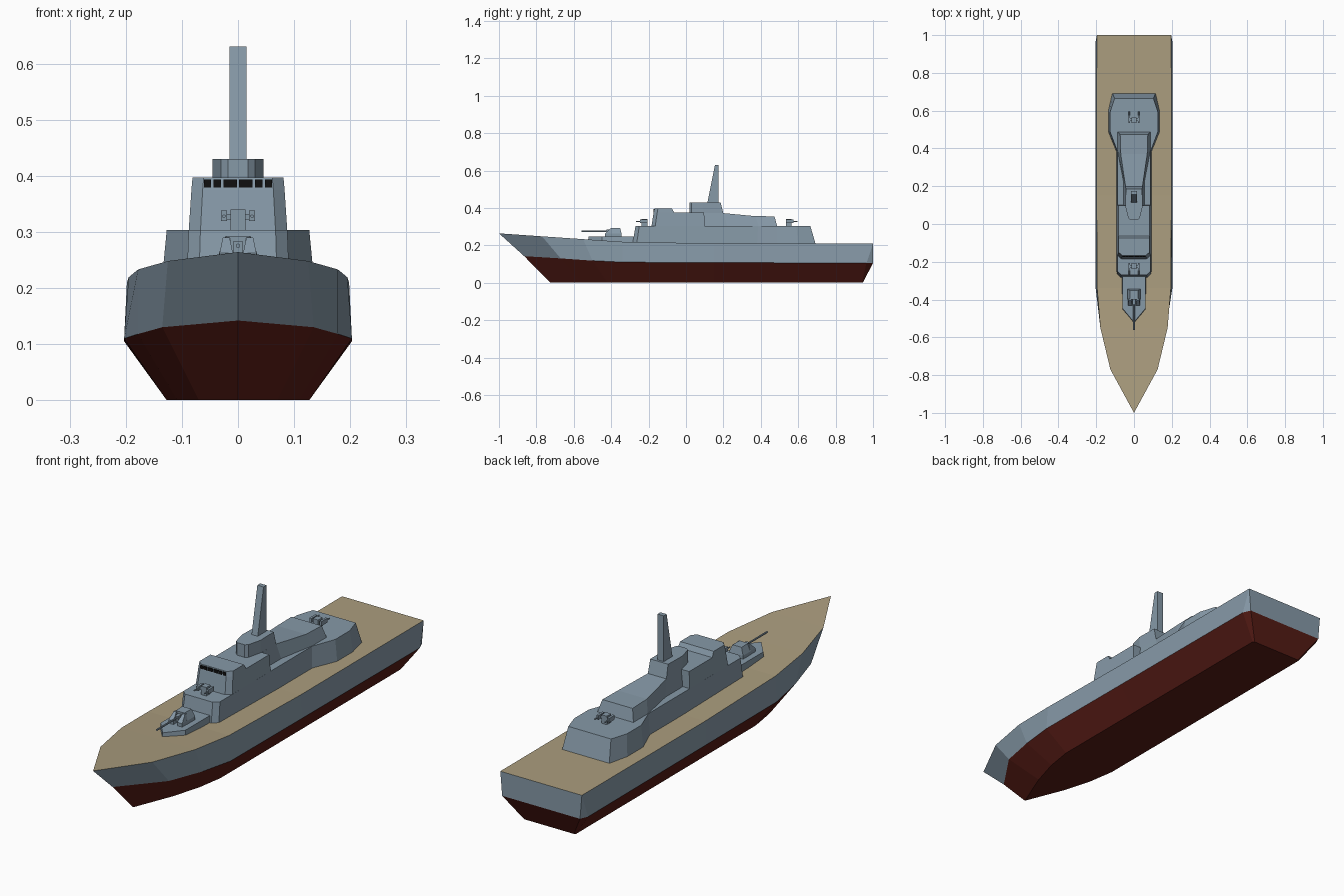
import bpy, bmesh, math

if "Cube" in bpy.data.objects:
    bpy.data.objects.remove(bpy.data.objects["Cube"])


def material(name, rgb):
    m = bpy.data.materials.new(name)
    m.diffuse_color = (*rgb, 1)
    m.use_nodes = True
    m.node_tree.nodes["Principled BSDF"].inputs["Base Color"].default_value = m.diffuse_color
    return m


STEEL = material("steel_paint", (0.24, 0.32, 0.39))
RED = material("bottom_paint", (0.10, 0.012, 0.008))
TAN = material("deck_paint", (0.41, 0.34, 0.21))
BLACK = material("dark_glass", (0.005, 0.005, 0.005))


def loft(name, levels, mats=(STEEL,), bands=None, cx=0):
    """Skin half outlines (x, y, z), front to back, mirrored in x.
    bands = material index for the bottom cap, each side band and the top cap."""
    bands = bands or [0] * (len(levels) + 1)
    bm = bmesh.new()
    half = [[[bm.verts.new((cx + s * x, y, z)) for x, y, z in lv] for s in (1, -1)]
            for lv in levels]
    n = len(levels[0])

    def face(vs, m):
        bm.faces.new(vs).material_index = m
    for k, (R, L) in ((0, half[0]), (-1, half[-1])):
        for i in range(n - 1):
            face((R[i], R[i + 1], L[i + 1], L[i]), bands[k])
    for k in range(len(levels) - 1):
        loops = [h[0] + h[1][::-1] for h in half[k:k + 2]]
        for i in range(2 * n):
            j = (i + 1) % (2 * n)
            face((loops[0][i], loops[0][j], loops[1][j], loops[1][i]), bands[k + 1])
    bmesh.ops.remove_doubles(bm, verts=bm.verts, dist=1e-5)
    bmesh.ops.recalc_face_normals(bm, faces=bm.faces)
    me = bpy.data.meshes.new(name)
    bm.to_mesh(me)
    bm.free()
    for m in mats:
        me.materials.append(m)
    ob = bpy.data.objects.new(name, me)
    bpy.context.collection.objects.link(ob)
    return ob


def flat(z, pts):
    return [(x, y, z) for x, y in pts]


def box(name, x0, x1, y0, y1, z0, z1, mat=STEEL):
    w = (x1 - x0) / 2
    side = [(w, y0), (w, y1)]
    return loft(name, [flat(z0, side), flat(z1, side)], (mat,), cx=(x0 + x1) / 2)


def barrel(name, x, y0, y1, z, r):
    bpy.ops.mesh.primitive_cylinder_add(vertices=8, radius=r, depth=abs(y1 - y0),
                                        location=(x, (y0 + y1) / 2, z),
                                        rotation=(math.pi / 2, 0, 0))
    ob = bpy.context.object
    ob.name = name
    ob.data.materials.append(STEEL)


# Hull: keel, waterline and deck edge
keel = flat(0, [(0, -.725), (.07, -.55), (.108, -.42), (.127, -.3), (.127, .15),
                (.127, .94), (.12, .945)])
water = [(0, -.865, .142), (.135, -.67, .13), (.178, -.5, .118), (.203, -.34, .11),
         (.203, .15, .108), (.203, .965, .105), (.188, 1, .105)]
deck = [(0, -1, .264), (.125, -.77, .248), (.178, -.55, .233), (.195, -.34, .219),
        (.198, .15, .21), (.197, 1, .21), (.197, 1, .21)]
loft("hull", [keel, water, deck], (RED, STEEL, TAN), [0, 0, 1, 2])

# Superstructure tiers
loft("gun_platform", [flat(.2, [(0, -.53), (.064, -.45), (.064, -.27)]),
                      flat(.247, [(0, -.52), (.06, -.448), (.06, -.27)])])
loft("lower_deckhouse", [
    flat(.2, [(.07, -.287), (.092, -.265), (.092, .38), (.137, .49), (.137, .6), (.115, .695)]),
    flat(.303, [(.067, -.27), (.088, -.25), (.088, .385), (.127, .49), (.127, .59), (.103, .665)])])
loft("bridge_tower", [flat(.30, [(.067, -.185), (.088, -.165), (.088, .1)]),
                      flat(.375, [(.063, -.173), (.083, -.154), (.083, .097)])])
loft("bridge_roof", [flat(.375, [(.063, -.173), (.083, -.154), (.083, -.063)]),
                     flat(.397, [(.061, -.168), (.081, -.15), (.081, -.075)])])
loft("aft_deckhouse", [
    flat(.30, [(.055, .09), (.055, .22), (.088, .39), (.088, .488)]),
    [(.045, .09, .374), (.045, .2, .372), (.07, .37, .356), (.073, .473, .355)]])

# Bridge windows
for s in (-1, 1):
    for i, (a, b) in enumerate(((.002, .026), (.030, .044), (.048, .061))):
        x0, x1 = sorted((s * a, s * b))
        box(f"bridge_window_{i}_{s}", x0, x1, -.1735, -.165, .379, .393, BLACK)

# Mast and its base
base = [(.018, .02), (.03, .03), (.045, .09), (.045, .2)]
loft("mast_base", [flat(.37, base), flat(.43, base[:3] + [(.043, .185)])])
loft("mast", [flat(.43, [(.015, .115), (.015, .175)]),
              flat(.63, [(.015, .155), (.015, .175)])])

# Main gun: rear housing, two front cheeks, barrel
loft("main_gun_housing", [flat(.24, [(.034, -.4), (.034, -.345)]),
                          flat(.262, [(.034, -.4), (.034, -.345)]),
                          flat(.293, [(.021, -.4), (.022, -.352)])])
for s in (-1, 1):
    loft(f"main_gun_cheek_{s}", [flat(.24, [(.012, -.432), (.012, -.395)]),
                                 flat(.262, [(.012, -.432), (.012, -.395)]),
                                 flat(.29, [(.006, -.405), (.006, -.395)])], cx=s * .021)
box("main_gun_cradle", -.008, .008, -.425, -.39, .262, .284)
barrel("main_gun_barrel", 0, -.56, -.4, .275, .004)


# Small twin guns, d = facing direction along y
def small_gun(name, y, d):
    def part(label, x0, x1, a, b, z0, z1):
        ya, yb = sorted((y + d * a, y + d * b))
        box(f"{name}_{label}", x0, x1, ya, yb, z0, z1)
    part("pedestal", -.013, .013, -.018, .012, .30, .34)
    part("yoke", -.022, .022, -.008, .008, .322, .332)
    for s in (-1, 1):
        x = s * .025
        part(f"pod_{s}", x - .005, x + .005, -.018, .022, .319, .338)
        barrel(f"{name}_barrel_{s}", x, y + d * .015, y + d * .042, .328, .003)


small_gun("forward_gun", -.225, -1)
small_gun("aft_gun", .553, 1)
